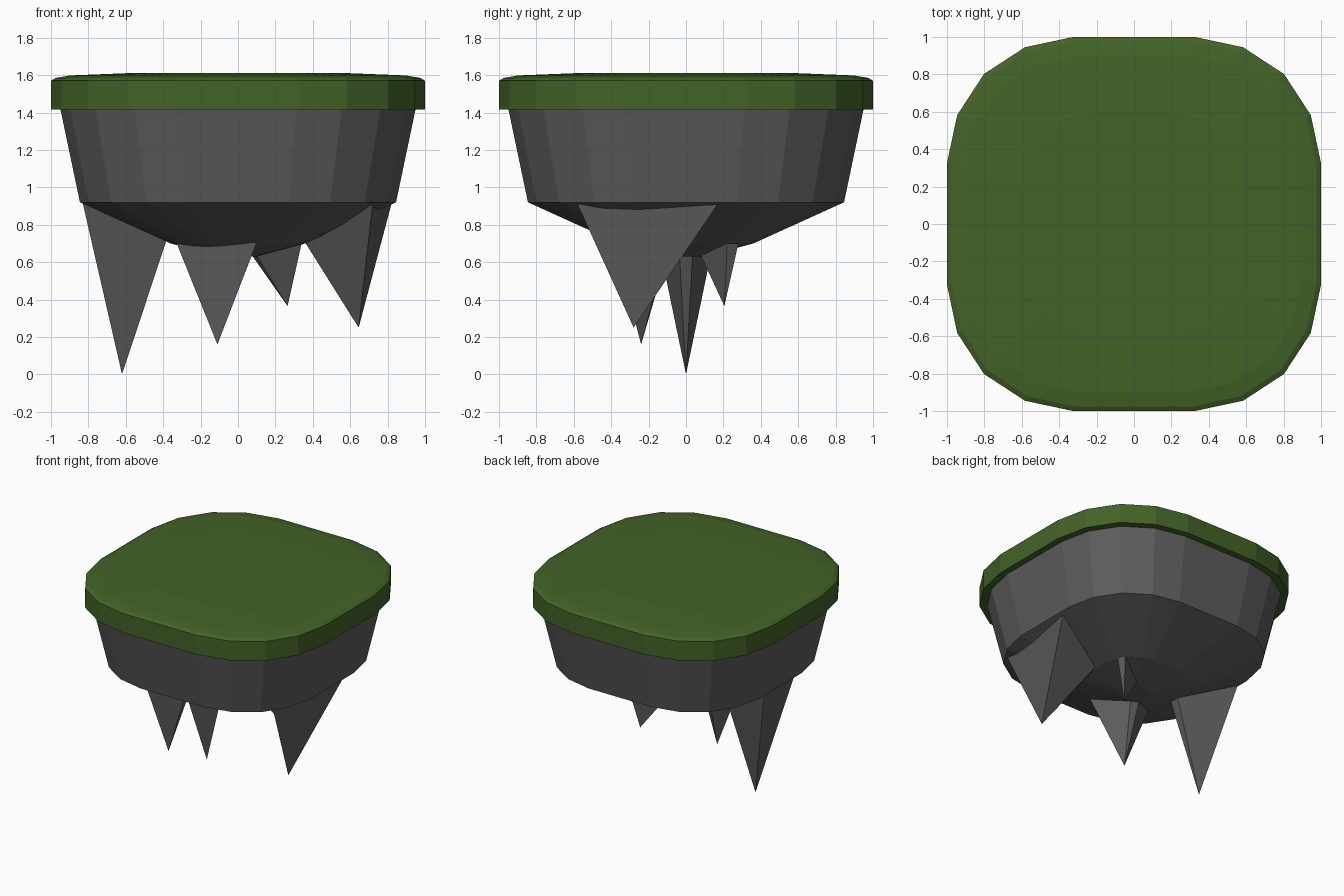
import bpy, bmesh

if "Cube" in bpy.data.objects:
    bpy.data.objects.remove(bpy.data.objects["Cube"])

def material(name, rgb):
    m = bpy.data.materials.new(name)
    m.diffuse_color = (*rgb, 1)
    m.use_nodes = True
    m.node_tree.nodes["Principled BSDF"].inputs["Base Color"].default_value = m.diffuse_color
    return m

GRASS = material("grass green", (0.055, 0.125, 0.02))
ROCK = material("rock grey", (0.11, 0.11, 0.11))

# Rounded-square outline, 20 sides, made by mirroring one corner
corner = [(1, .325), (.945, .583), (.802, .802), (.583, .945), (.325, 1)]
outline = []
for sx, sy in ((1, 1), (-1, 1), (-1, -1), (1, -1)):
    pts = [(x * sx, y * sy) for x, y in corner]
    outline += pts if sx * sy > 0 else pts[::-1]

def finish(bm, name, mat):
    bmesh.ops.recalc_face_normals(bm, faces=bm.faces)
    me = bpy.data.meshes.new(name)
    bm.to_mesh(me)
    bm.free()
    me.materials.append(mat)
    ob = bpy.data.objects.new(name, me)
    bpy.context.collection.objects.link(ob)
    return ob

def stack(name, levels, mat):
    """Closed solid from scaled copies of the outline: (scale, z)."""
    bm = bmesh.new()
    rings = [[bm.verts.new((x * s, y * s, z)) for x, y in outline] for s, z in levels]
    n = len(outline)
    for a, b in zip(rings, rings[1:]):
        for i in range(n):
            j = (i + 1) % n
            bm.faces.new((a[i], a[j], b[j], b[i]))
    bm.faces.new(rings[0])
    bm.faces.new(rings[-1])
    return finish(bm, name, mat)

def spike(name, base, z, tip):
    """Pyramid hanging from a polygon base to a tip."""
    bm = bmesh.new()
    ring = [bm.verts.new((x, y, z)) for x, y in base]
    apex = bm.verts.new(tip)
    bm.faces.new(ring)
    for i in range(len(ring)):
        bm.faces.new((ring[i], ring[(i + 1) % len(ring)], apex))
    return finish(bm, name, ROCK)

# Turf slab with softly domed top
stack("grass_top", [(1, 1.415), (1, 1.57), (.975, 1.585), (.9, 1.598), (.6, 1.61)], GRASS)

# Tapered rock body with stepped underside
stack("rock_body", [(.1, .63), (.36, .70), (.845, .92), (.95, 1.42)], ROCK)

# Hanging rock spikes
spike("left_spike", [(-.83, .19), (-.83, -.19), (-.317, -.05), (-.317, .05)], .915, (-.62, 0, 0))
spike("front_spike", [(.10, -.38), (-.33, -.23), (-.13, -.08), (-.06, -.10)], .705, (-.11, -.24, .16))
spike("right_spike", [(.72, -.58), (.82, .17), (.25, .13), (.23, .09)], .91, (.645, -.28, .25))
spike("back_spike", [(.34, .22), (.32, .28), (.03, .10), (.06, .05)], .70, (.265, .205, .365))
